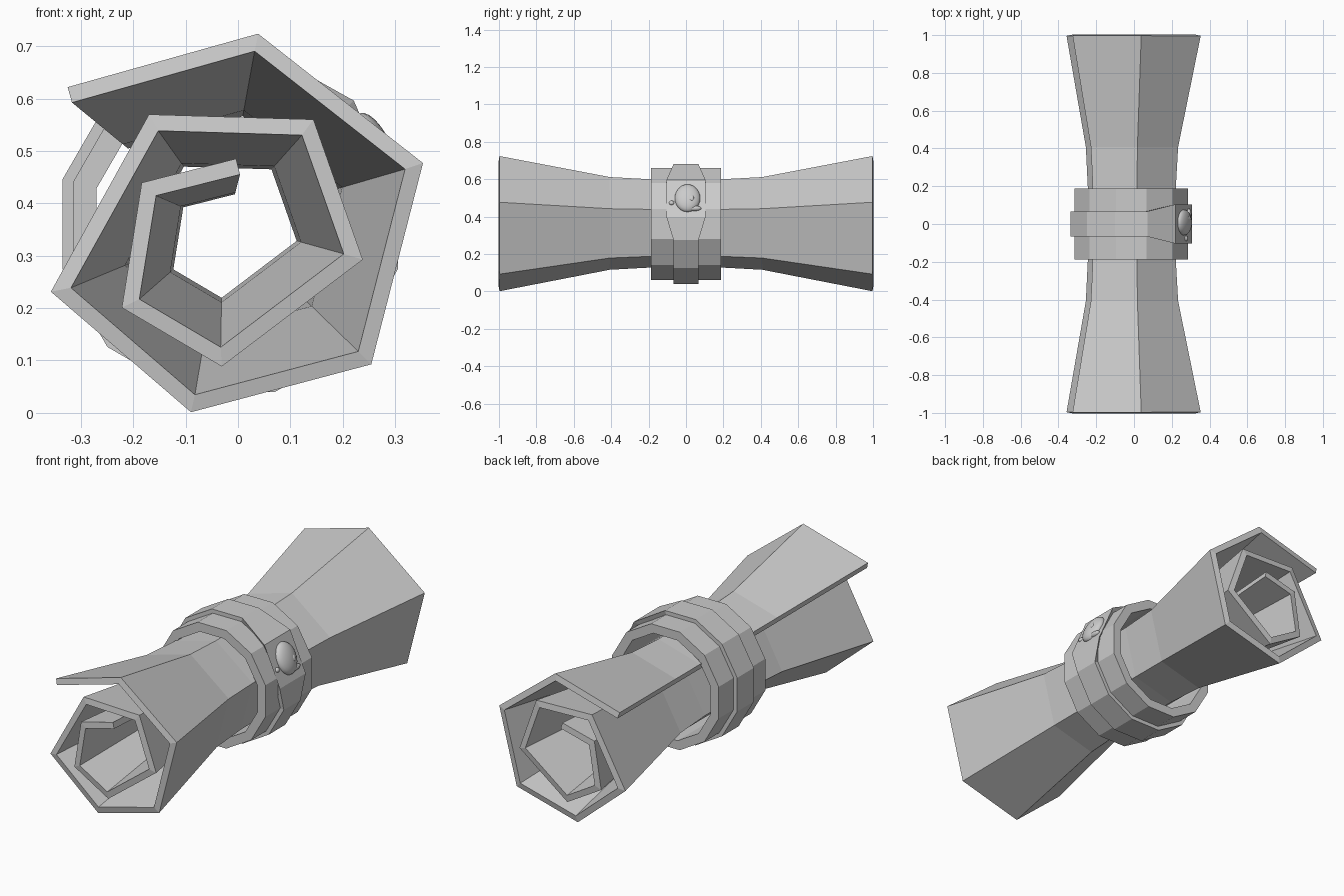
import bpy, bmesh, math
from mathutils import Vector, Matrix

old = bpy.data.objects.get("Cube")
if old:
    bpy.data.objects.remove(old, do_unlink=True)

grey = bpy.data.materials.new("light_grey")
grey.use_nodes = True
grey.diffuse_color = (0.6, 0.6, 0.6, 1)
grey.node_tree.nodes["Principled BSDF"].inputs["Base Color"].default_value = (0.6, 0.6, 0.6, 1)


def add_object(name, bm):
    bmesh.ops.recalc_face_normals(bm, faces=bm.faces[:])
    mesh = bpy.data.meshes.new(name)
    bm.to_mesh(mesh)
    bm.free()
    mesh.materials.append(grey)
    obj = bpy.data.objects.new(name, mesh)
    bpy.context.scene.collection.objects.link(obj)
    return obj


# Rolled sheet: a spiral section pinched towards the middle
spiral = [(-.321, .607), (.035, .707), (.336, .471), (.242, .105), (-.086, .018),
          (-.338, .235), (-.161, .554), (.133, .545), (.220, .298), (-.032, .107),
          (-.205, .209), (-.170, .427), (0, .470)]
stations = [(-1, 1), (-.41, .67), (-.2, .637), (.2, .637), (.41, .67), (1, 1)]
cx, cz = -.027, .366
bm = bmesh.new()
rows = [[bm.verts.new((cx + (x - cx) * s, y, cz + (z - cz) * s)) for x, z in spiral]
        for y, s in stations]
for a, b in zip(rows, rows[1:]):
    for i in range(len(spiral) - 1):
        bm.faces.new((a[i], a[i + 1], b[i + 1], b[i]))
sheet = add_object("rolled_sheet", bm)
solid = sheet.modifiers.new("thickness", "SOLIDIFY")
solid.thickness = .031
solid.offset = 0
solid.use_even_offset = True

# Twelve-sided bands around the sheet
SIDES = 12
centre = Vector((-.015, 0, .36))


def corner(apothem, k):
    r = apothem / math.cos(math.pi / SIDES)
    t = math.radians(15 + 30 * k)
    return centre.x + r * math.cos(t), centre.z + r * math.sin(t)


def band(name, outer, inner, half_width, plaque=None):
    bm = bmesh.new()
    loops = []
    for k in range(SIDES):
        x, z = corner(outer, k)
        w = half_width
        if plaque and k in plaque:
            x, z, w = plaque[k]
        ix, iz = corner(inner, k)
        loops.append([bm.verts.new(p) for p in
                      ((x, -w, z), (x, w, z), (ix, half_width, iz), (ix, -half_width, iz))])
    for k in range(SIDES):
        a, b = loops[k], loops[(k + 1) % SIDES]
        for j in range(4):
            n = (j + 1) % 4
            bm.faces.new((a[j], a[n], b[n], b[j]))
    return add_object(name, bm)


band("wide_band", .30, .255, .187)
# The raised band swells into a square plaque on its upper left side
low, high = Vector((.308, 0, .397)), Vector((.221, 0, .596))
band("raised_band", .32, .28, .067,
     {0: (low.x, low.z, .104), 1: (high.x, high.z, .104)})

# Plaque frame: local x across, y up the plaque, z outwards
up = (high - low).normalized()
across = Vector((0, 1, 0))
out = across.cross(up).normalized()
if out.x < 0:
    out = -out
mid = (low + high) / 2
frame = Matrix((across, up, out)).transposed().to_4x4()
frame.translation = mid


def ornament(name, place, size):
    bm = bmesh.new()
    bmesh.ops.create_uvsphere(bm, u_segments=24, v_segments=12, radius=1)
    move = frame @ Matrix.Translation(place) @ Matrix.Diagonal((*size, 1))
    bmesh.ops.transform(bm, matrix=move, verts=bm.verts[:])
    for f in bm.faces:
        f.smooth = True
    return add_object(name, bm)


# Rounded ornament with a small lip and side studs
ornament("ornament_dome", (.008, .002, 0), (.068, .08, .032))
ornament("ornament_lip", (.048, -.058, .002), (.034, .014, .014))
ornament("ornament_stud", (-.077, -.025, 0), (.014, .012, .01))
ornament("ornament_eye", (.03, -.008, .027), (.012, .016, .006))
